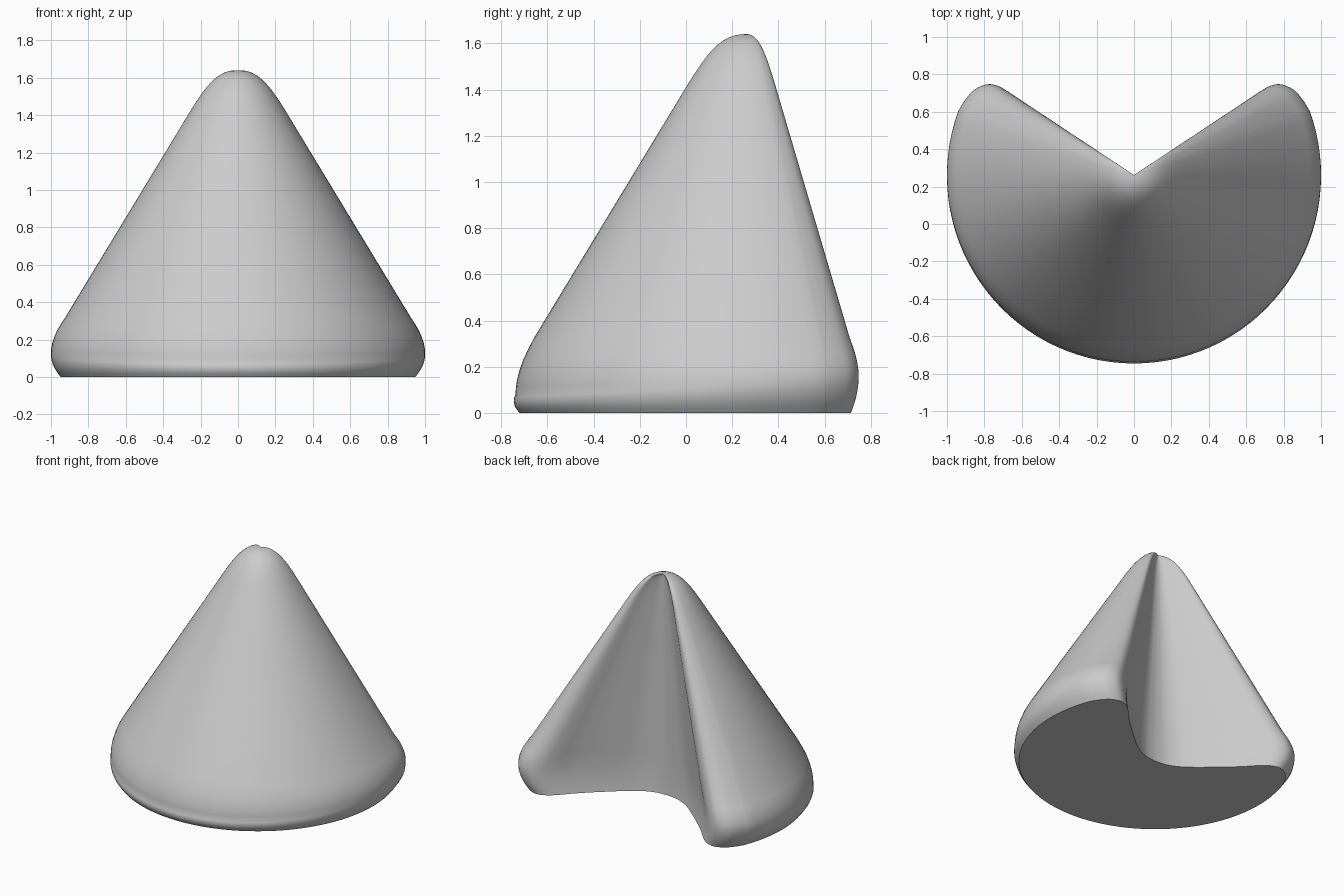
import bpy, bmesh, math
from mathutils import Vector

if "Cube" in bpy.data.objects:
    bpy.data.objects.remove(bpy.data.objects["Cube"])

CENTRE_Y = 0.262

def catmull(pts, steps=4):
    """Smooth curve through the given 2D points."""
    p = [Vector(a) for a in pts]
    p = [2 * p[0] - p[1]] + p + [2 * p[-1] - p[-2]]
    out = []
    for i in range(1, len(p) - 2):
        a, b, c, d = p[i - 1:i + 3]
        for k in range(steps):
            t = k / steps
            out.append(0.5 * (2 * b + (c - a) * t + (2 * a - 5 * b + 4 * c - d) * t ** 2
                              + (3 * b - a - 3 * c + d) * t ** 3))
    return out + [p[-2].copy()]

# Half outline of the cross-section: notch, rounded lobe, then circular front
notch = catmull([(0, -.035), (.1, -.022), (.22, .035), (.38, .165), (.53, .30), (.63, .405),
                 (.7, .463), (.775, .486), (.85, .458), (.9, .405), (.9397, .342)])
notch[0].x = 0
arc = [Vector((math.cos(math.radians(a)), math.sin(math.radians(a))))
       for a in (20 - 110 * i / 32 for i in range(1, 33))]
arc[-1].x = 0
half = notch + arc
outline = half + [Vector((-p.x, p.y)) for p in reversed(half[1:-1])]
outline.reverse()

# Rounded side profile: scale of the section against height
rim = catmull([(.948, 0), (.98, .045), (.997, .09), (1, .13), (.994, .18), (.967, .25), (.92, .325)], 2)
tip = catmull([(.25, 1.43), (.2, 1.507), (.15, 1.57), (.1, 1.613), (.05, 1.635), (.01, 1.64)], 2)
profile = rim + [rim[-1].lerp(tip[0], k / 4) for k in (1, 2, 3)] + tip

def place(p, s, z):
    """Scale a section point; the rounded rim sits lower at the front than at the back."""
    s -= 0.035 * p.y * max(0, 1 - z / 0.13)
    z += 0.05 * p.y * max(0, min(z / 0.13, (0.325 - z) / 0.195))
    return (p.x * s, p.y * s + CENTRE_Y, z)

# Notched cone body: rings of the section shrinking towards the tip
bm = bmesh.new()
rings = [[bm.verts.new(place(p, s, z)) for p in outline] for s, z in profile]
n = len(outline)
for lo, hi in zip(rings, rings[1:]):
    for i in range(n):
        j = (i + 1) % n
        bm.faces.new((lo[i], lo[j], hi[j], hi[i]))
apex = bm.verts.new((0, CENTRE_Y, 1.64))
for i in range(n):
    bm.faces.new((rings[-1][i], rings[-1][(i + 1) % n], apex))
bm.faces.new(list(reversed(rings[0])))
bmesh.ops.recalc_face_normals(bm, faces=bm.faces)

mesh = bpy.data.meshes.new("notched_cone")
bm.to_mesh(mesh)
bm.free()
obj = bpy.data.objects.new("notched_cone", mesh)
bpy.context.collection.objects.link(obj)
bpy.context.view_layer.objects.active = obj
obj.select_set(True)
bpy.ops.object.shade_smooth_by_angle(angle=math.radians(35))
